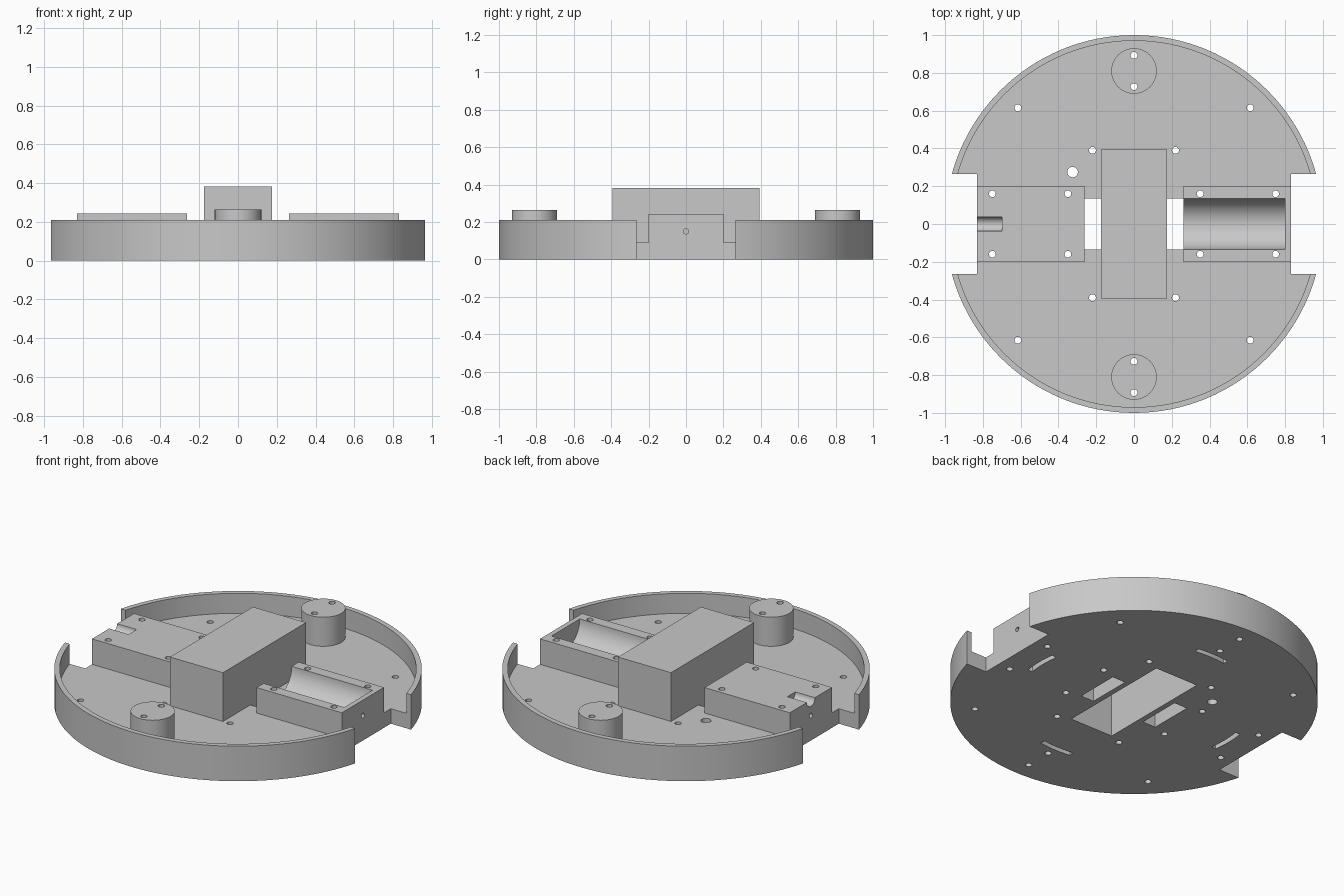
import bpy, bmesh, math
from mathutils import Matrix

if "Cube" in bpy.data.objects:
    bpy.data.objects.remove(bpy.data.objects["Cube"])

grey = bpy.data.materials.new("light grey plastic")
grey.diffuse_color = (0.58, 0.58, 0.58, 1)
grey.use_nodes = True
grey.node_tree.nodes["Principled BSDF"].inputs["Base Color"].default_value = grey.diffuse_color


def circle(x, y, r, n=24):
    return [(x + r * math.cos(2 * math.pi * i / n), y + r * math.sin(2 * math.pi * i / n))
            for i in range(n)]


def rect(x0, x1, y0, y1):
    return [(x0, y0), (x1, y0), (x1, y1), (x0, y1)]


def arc_band(a, half, r0, r1, n=8):
    angles = [a - half + 2 * half * i / n for i in range(n + 1)]
    outer = [(r1 * math.cos(t), r1 * math.sin(t)) for t in angles]
    inner = [(r0 * math.cos(t), r0 * math.sin(t)) for t in reversed(angles)]
    return outer + inner


def prism(name, pts, z0, z1, matrix=None):
    """Extrude a flat outline from z0 to z1."""
    bm = bmesh.new()
    face = bm.faces.new([bm.verts.new((x, y, z0)) for x, y in pts])
    ext = bmesh.ops.extrude_face_region(bm, geom=[face])
    top = [v for v in ext["geom"] if isinstance(v, bmesh.types.BMVert)]
    bmesh.ops.translate(bm, verts=top, vec=(0, 0, z1 - z0))
    if matrix:
        bm.transform(matrix)
    bmesh.ops.recalc_face_normals(bm, faces=bm.faces)
    mesh = bpy.data.meshes.new(name)
    bm.to_mesh(mesh)
    bm.free()
    mesh.materials.append(grey)
    obj = bpy.data.objects.new(name, mesh)
    bpy.context.collection.objects.link(obj)
    return obj


def along_x(name, y, z, r, x0, x1, n=48):
    """Cylinder lying along x."""
    turn = Matrix(((0, 0, 1, 0), (1, 0, 0, 0), (0, 1, 0, 0), (0, 0, 0, 1)))
    return prism(name, circle(y, z, r, n), x0, x1, turn)


def finish(obj, cutters):
    """Subtract the cutters, then smooth the round faces."""
    for c in cutters:
        c.hide_render = True
        mod = obj.modifiers.new("cut", 'BOOLEAN')
        mod.operation, mod.solver, mod.object = 'DIFFERENCE', 'EXACT', c
    bpy.context.view_layer.update()
    deps = bpy.context.evaluated_depsgraph_get()
    mesh = bpy.data.meshes.new_from_object(obj.evaluated_get(deps))
    obj.modifiers.clear()
    obj.data = mesh
    for c in cutters:
        bpy.data.objects.remove(c)
    bpy.ops.object.select_all(action='DESELECT')
    obj.select_set(True)
    bpy.context.view_layer.objects.active = obj
    bpy.ops.object.shade_smooth_by_angle(angle=math.radians(30))


def hole(x, y, r=0.018):
    return prism("hole_cutter", circle(x, y, r, 20), -0.1, 0.6)


FLOOR, RIM, CRADLE_TOP = 0.09, 0.21, 0.243
signs = (-1, 1)

# Round chassis tray with raised rim
chassis = prism("chassis_tray", circle(0, 0, 1, 128), 0, RIM)
cuts = [prism("pocket", circle(0, 0, 0.97, 128), FLOOR, 0.5),
        prism("box_opening", rect(-0.143, 0.143, -0.36, 0.36), -0.1, 0.3)]
# Wheel notches, openings beside the box, screw holes
for s in signs:
    cuts.append(prism("notch", rect(*sorted((s * 0.83, s * 1.2)), -0.265, 0.265), -0.1, 0.5))
    cuts.append(prism("window", rect(*sorted((s * 0.176, s * 0.263)), -0.134, 0.134), -0.1, 0.3))
    for t in signs:
        cuts += [hole(s * x, t * y) for x, y in
                 ((0.615, 0.615), (0.22, 0.39), (0.75, 0.16), (0.35, 0.16))]
        cuts.append(hole(0, s * 0.81 + t * 0.083))
cuts.append(hole(-0.325, 0.275, 0.028))
# Curved slots on the underside
for k in range(4):
    cuts.append(prism("slot", arc_band(k * math.pi / 2, 0.155, 0.645, 0.675), -0.1, 0.05))
# Cable gap through the rim
cuts.append(prism("cable_gap", rect(0.86, 1.1, -0.03, 0.03), 0.02, 0.5,
                  Matrix.Rotation(math.radians(110), 4, 'Z')))
finish(chassis, cuts)

# Hollow central battery box, open underneath
box = prism("battery_box", rect(-0.176, 0.176, -0.394, 0.394), FLOOR, 0.383)
finish(box, [prism("cavity", rect(-0.143, 0.143, -0.36, 0.36), 0, 0.35)])

for s, side in ((-1, "left"), (1, "right")):
    # Motor cradle with round trough, shaft notch and pin hole
    cradle = prism(side + "_motor_cradle", rect(*sorted((s * 0.263, s * 0.83)), -0.2, 0.2),
                   FLOOR, CRADLE_TOP)
    cuts = [along_x("trough", 0, CRADLE_TOP, 0.134, *sorted((s * 0.2, s * 0.80)), 64),
            along_x("shaft", 0, CRADLE_TOP, 0.038, *sorted((s * 0.7, s * 0.9))),
            along_x("pin", 0, 0.15, 0.014, *sorted((s * 0.75, s * 0.9)), 20)]
    cuts += [hole(s * x, t * 0.16) for x in (0.35, 0.75) for t in signs]
    finish(cradle, cuts)

for s, side in ((-1, "front"), (1, "back")):
    # Caster mounting post with two screw holes
    post = prism(side + "_caster_post", circle(0, s * 0.81, 0.12, 64), FLOOR, 0.265)
    finish(post, [hole(0, s * 0.81 + t * 0.083) for t in signs])
